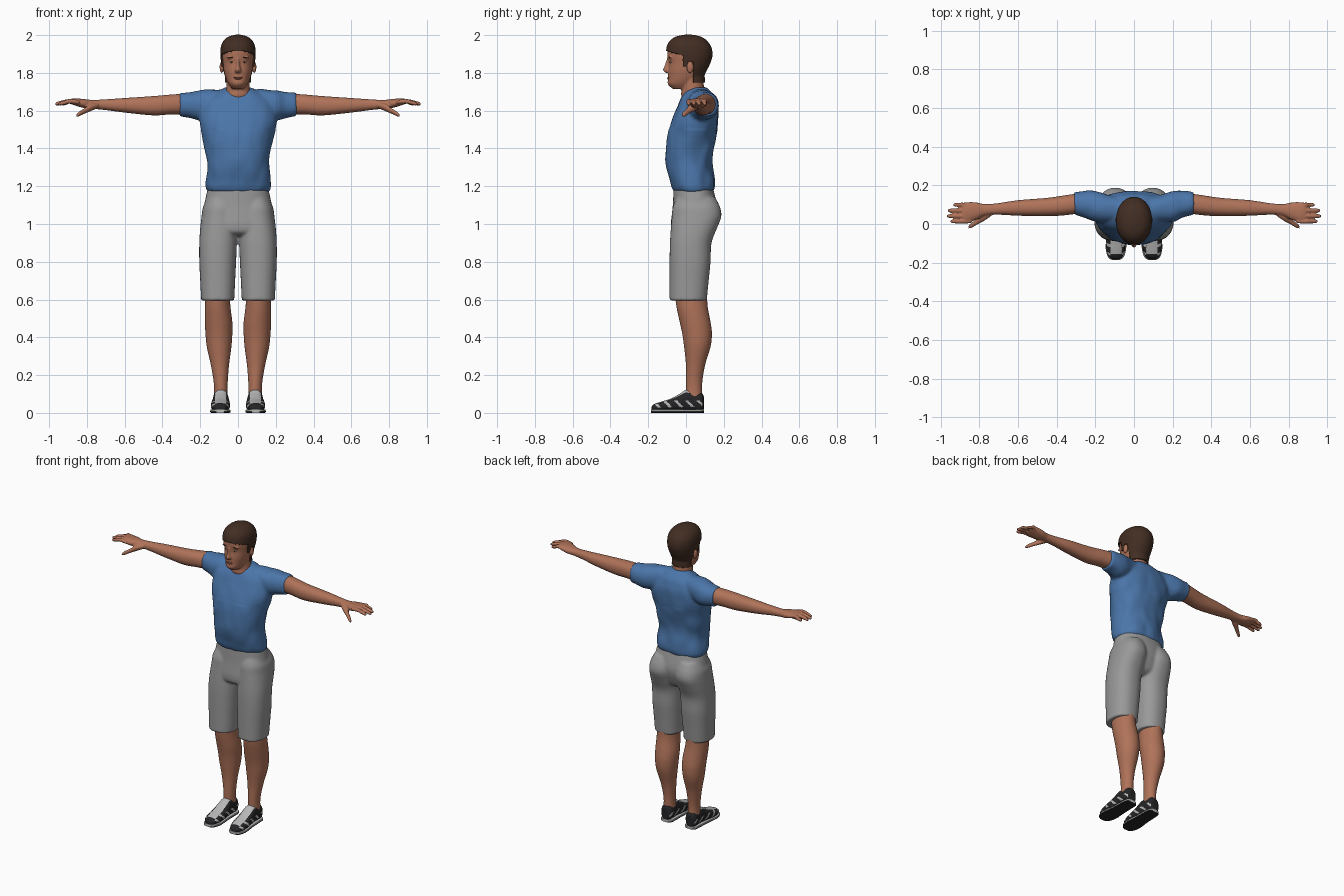
import bpy
import bmesh
from math import sin, cos, tau, copysign
from mathutils import Matrix, Vector, noise

if "Cube" in bpy.data.objects:
    bpy.data.objects.remove(bpy.data.objects["Cube"], do_unlink=True)

CM = 0.01  # every size below is in hundredths of a unit


def material(name, *rgb):
    mat = bpy.data.materials.new(name)
    mat.use_nodes = True
    mat.diffuse_color = (*rgb, 1)
    mat.node_tree.nodes["Principled BSDF"].inputs["Base Color"].default_value = (*rgb, 1)
    return mat


skin = material("skin", .43, .17, .10)
lip = material("lip", .34, .11, .07)
hair_brown = material("hair_brown", .055, .027, .017)
shirt_blue = material("shirt_blue", .07, .18, .40)
shorts_grey = material("shorts_grey", .32, .32, .32)
shoe_black = material("shoe_black", .018, .018, .02)
shoe_light = material("shoe_light", .48, .48, .48)
eye_white = material("eye_white", .5, .46, .42)


def smooth_rows(rows, steps=4):
    """Catmull-Rom interpolation between the given cross-sections."""
    rows = [Vector(r) for r in rows]
    out = []
    for i in range(len(rows) - 1):
        p, q = rows[i], rows[i + 1]
        before, after = rows[max(i - 1, 0)], rows[min(i + 2, len(rows) - 1)]
        for k in range(steps):
            t = k / steps
            m, n = (q - before) / 2, (after - p) / 2
            out.append(p + m * t + ((q - p) * 3 - m * 2 - n) * t * t
                       + ((p - q) * 2 + m + n) * t ** 3)
    return out + [rows[-1]]


def loft(bm, axis, rows, power=2.0, both=False, sides=40):
    """Skin rows of (station, low a, high a, low b, high b) along an axis."""
    for side in ((1, -1) if both else (1,)):
        rings = []
        for t, a0, a1, b0, b1 in smooth_rows(rows):
            ring = []
            for k in range(sides):
                c, s = cos(tau * k / sides), sin(tau * k / sides)
                c, s = (copysign(abs(v) ** (2 / power), v) for v in (c, s))
                p = [(a0 + a1 + (a1 - a0) * c) / 2, (b0 + b1 + (b1 - b0) * s) / 2]
                p.insert(axis, t)
                p[0] *= side
                ring.append(bm.verts.new(Vector(p) * CM))
            rings.append(ring)
        for lower, upper in zip(rings, rings[1:]):
            for k in range(sides):
                j = (k + 1) % sides
                bm.faces.new((lower[k], lower[j], upper[j], upper[k]))
        bm.faces.new(rings[0])
        bm.faces.new(rings[-1])


def ball(bm, centre, radii):
    matrix = Matrix.LocRotScale(Vector(centre) * CM, None, Vector(radii) * CM)
    bmesh.ops.create_uvsphere(bm, u_segments=20, v_segments=12, radius=1, matrix=matrix)


def bake(obj):
    """Replace the mesh by its modified result."""
    graph = bpy.context.evaluated_depsgraph_get()
    mesh = bpy.data.meshes.new_from_object(obj.evaluated_get(graph))
    obj.modifiers.clear()
    obj.data = mesh


def finish(name, bm, mats, voxel=0, relax=3):
    """Make an object, fuse its pieces into one skin, and shade it smooth."""
    bmesh.ops.recalc_face_normals(bm, faces=bm.faces)
    mesh = bpy.data.meshes.new(name)
    bm.to_mesh(mesh)
    bm.free()
    obj = bpy.data.objects.new(name, mesh)
    bpy.context.collection.objects.link(obj)
    if voxel:
        fuse = obj.modifiers.new("fuse", 'REMESH')
        fuse.mode, fuse.voxel_size = 'VOXEL', voxel * CM
        soften = obj.modifiers.new("soften", 'SMOOTH')
        soften.factor, soften.iterations = .5, relax
        bake(obj)
    obj.data.materials.clear()
    for mat in mats:
        obj.data.materials.append(mat)
    obj.data.polygons.foreach_set("use_smooth", [True] * len(obj.data.polygons))
    return obj


def mirror_copy(obj):
    mesh = obj.data.copy()
    mesh.transform(Matrix.Diagonal((-1, 1, 1, 1)))
    mesh.flip_normals()
    twin = bpy.data.objects.new(obj.name.replace("left", "right"), mesh)
    bpy.context.collection.objects.link(twin)


# Shirt: torso and sleeves fused, with soft cloth folds
bm = bmesh.new()
torso = [(117, 16, -6.5, 14), (119, 17, -7.5, 15), (123, 17, -8.5, 15), (132, 16.3, -10.5, 14),
         (140, 17.5, -10.7, 15), (148, 19, -9.5, 16.3), (155, 20.5, -7.5, 17), (161, 20, -5, 17),
         (165, 18, -3.5, 16), (168, 14, -2, 15), (170.5, 10, 0, 13), (172.5, 7, 4, 11)]
loft(bm, 2, [(z, -w, w, f, b) for z, w, f, b in torso], 2.3)
loft(bm, 0, [(5, 2, 13, 160, 171), (13, 1, 15, 157, 171.3), (20, 1, 17, 155, 170.8),
             (25, 3, 17.3, 156, 169.8), (31, 5, 16.5, 157, 169.3)], 2.2, both=True)
shirt = finish("shirt", bm, [shirt_blue], .9, 4)
for v in shirt.data.vertices:
    strength = .008 if v.co.z < 1.5 else .004
    v.co += v.normal * noise.noise(Vector((v.co.x * 16, v.co.y * 16, v.co.z * 9))) * strength

# Shorts: hips and two wide legs
bm = bmesh.new()
hips = [(119, 16, -6.5, 14.3), (110, 18, -7, 16.5), (105, 19, -7.5, 16.5),
        (100, 19.5, -8, 15), (96, 19, -7.5, 13), (94, 14, -5, 10)]
loft(bm, 2, [(z, -w, w, f, b) for z, w, f, b in hips], 2.3)
loft(bm, 2, [(114, 2, 16, -5, 15.5), (109, .5, 18.5, -7, 18), (104, .3, 19.3, -7.5, 18.7),
             (98, .3, 20, -8, 16.5), (90, .6, 20.5, -8.5, 13.5), (80, 1, 20.5, -8.7, 13),
             (70, 1.5, 20, -8.7, 12), (59.5, 2, 19.5, -8.7, 11)], 2.3, both=True)
finish("shorts", bm, [shorts_grey], .8)

# Bare lower legs
bm = bmesh.new()
loft(bm, 2, [(64, 4.5, 17, -6, 11), (56, 4, 17.5, -5, 11.5), (48, 3, 17.5, -3.3, 13),
             (42, 3, 17.2, -2, 13.7), (35, 3.5, 16.5, -1, 13), (25, 4.8, 14.3, 0, 10),
             (15, 5.5, 12.7, 0, 8.5), (7, 5.5, 12.7, 0, 8.8)])
mirror_copy(finish("left_leg", bm, [skin]))

# Arm with palm, four fingers and thumb
bm = bmesh.new()
loft(bm, 0, [(28, 5.5, 16, 158, 169), (36, 4.5, 14.8, 158, 168.5), (45, 4, 13.5, 157.5, 167.7),
             (60, 4.3, 12.3, 159, 166.7), (70, 4.8, 10.8, 160.3, 166), (77, 4.3, 10.3, 161, 165.7),
             (82, 2, 11.2, 161.5, 166.2), (87, 1, 11.2, 163, 166.5), (89, 2, 10.5, 163.7, 166)], 2.2)
for y, tip in ((9.9, 93.5), (7, 96.3), (4.1, 96.8), (1.4, 95)):
    loft(bm, 0, [(x, y - r, y + r, z - r, z + r) for x, z, r in
                 ((84, 164.5, 1), (89, 165, 1.2), (tip - 3, 164.2, 1.1),
                  (tip - .7, 163.6, .9), (tip, 163.5, .4))], sides=16)
loft(bm, 0, [(74, 4, 8, 161.5, 164.5), (78, 1.3, 6, 159.7, 163.7), (81, -.2, 3, 158.5, 161.5),
             (84, -2, .6, 157, 159.6), (85.5, -2.3, -.8, 156.7, 158.2)], sides=20)
mirror_copy(finish("left_arm", bm, [skin], .45))

# Head with neck, nose and brow
bm = bmesh.new()
skull = [(171.5, 3, -7, 3), (174, 5, -9.6, 6), (177, 6.4, -9.5, 8), (181, 7.5, -9.5, 10),
         (185, 8.1, -9.2, 12), (189, 8.5, -9.8, 13.2), (193, 8.4, -9.6, 12.8),
         (196, 7.4, -8.4, 11), (198.3, 5, -5.5, 8), (199.4, 1.5, -1, 3.5)]
loft(bm, 2, [(z, -w, w, f, b) for z, w, f, b in skull], 2.1)
neck = [(163, 9, -1, 12), (168, 7.5, -2.5, 11), (171, 6.3, -2.5, 9.7), (180, 6, -3, 9)]
loft(bm, 2, [(z, -w, w, f, b) for z, w, f, b in neck])
nose = [(180, 1.6, -10.7, -6), (181.5, 1.8, -12.2, -6), (184, 1.1, -11.3, -6), (188, .9, -10, -6)]
loft(bm, 2, [(z, -w, w, f, b) for z, w, f, b in nose], sides=20)
for side in (-1, 1):
    ball(bm, (side * 3.4, -7.9, 188), (2.6, 1.1, .8))
head = finish("head", bm, [skin], .45)

# Hair: the scalp region thickened outward
bm = bmesh.new()
bm.from_mesh(head.data)


def is_scalp(face):
    _, y, z = face.calc_center_median() / CM
    if y < -1.5:
        return z > 191.5 - (y + 10) * .25
    if y < 1:
        return z > 183.5
    return z > (186 if y < 4 else 175)


bmesh.ops.delete(bm, geom=[f for f in bm.faces if not is_scalp(f)], context='FACES')
hair = finish("hair", bm, [hair_brown])
thick = hair.modifiers.new("thickness", 'SOLIDIFY')
thick.thickness, thick.offset = .008, 1
bake(hair)

# Ears, eyes, brows and lips
details = [("ear", skin, (8.6, 2.2, 183), (1.1, 1.8, 3)),
           ("eye", eye_white, (3.3, -8, 185.7), (1.3, .6, .4)),
           ("iris", hair_brown, (3.3, -8.4, 185.7), (.45, .35, .4)),
           ("eyebrow", hair_brown, (3.5, -8.8, 188.2), (1.9, .5, .25))]
for name, mat, centre, radii in details:
    bm = bmesh.new()
    ball(bm, centre, radii)
    mirror_copy(finish("left_" + name, bm, [mat]))
bm = bmesh.new()
ball(bm, (0, -9.2, 177.6), (2.4, .7, .35))
ball(bm, (0, -9.2, 176.9), (2, .8, .4))
finish("lips", bm, [lip])

# Shoe upper: light tongue and toe panel, dark sides with pale flashes
bm = bmesh.new()
loft(bm, 1, [(-18.3, 8, 11, 1.5, 3), (-17, 6, 13, 1, 4.6), (-13, 4.5, 14.3, .8, 6),
             (-8, 4.2, 14.3, .8, 7.6), (-3, 4.6, 13.6, .8, 10.3), (0, 5, 13.2, .8, 12.2),
             (4, 5.1, 13, .8, 11.5), (8, 5.4, 12.8, .8, 10.8), (9.4, 7, 11, 1.5, 9)], 2.4)
shoe = finish("left_shoe", bm, [shoe_black, shoe_light], .3, 4)
for face in shoe.data.polygons:
    x, y, z = face.center / CM
    tongue = abs(x - 9.2) < 2.9 and -15.5 < y < 2.5 and z > 4
    flash = 3 < z < 6.5 and abs(x - 9.2) > 3 and (y + z) % 6 < 1.8
    face.material_index = int(tongue or flash)
mirror_copy(shoe)

# Sole: black tread with a pale rim
bm = bmesh.new()
loft(bm, 1, [(-18.6, 7.5, 11.5, 0, 1.8), (-17, 5.3, 13.5, 0, 1.8), (-12, 4, 14.7, 0, 1.8),
             (-4, 4.5, 13.8, 0, 1.8), (4, 4.7, 13.4, 0, 1.8), (8, 5, 13, 0, 1.8),
             (9.6, 7, 11, 0, 1.8)], 8)
sole = finish("left_sole", bm, [shoe_black, shoe_light])
for face in sole.data.polygons:
    face.material_index = int(face.center.z > .9 * CM)
    face.use_smooth = abs(face.normal.z) < .5
mirror_copy(sole)
